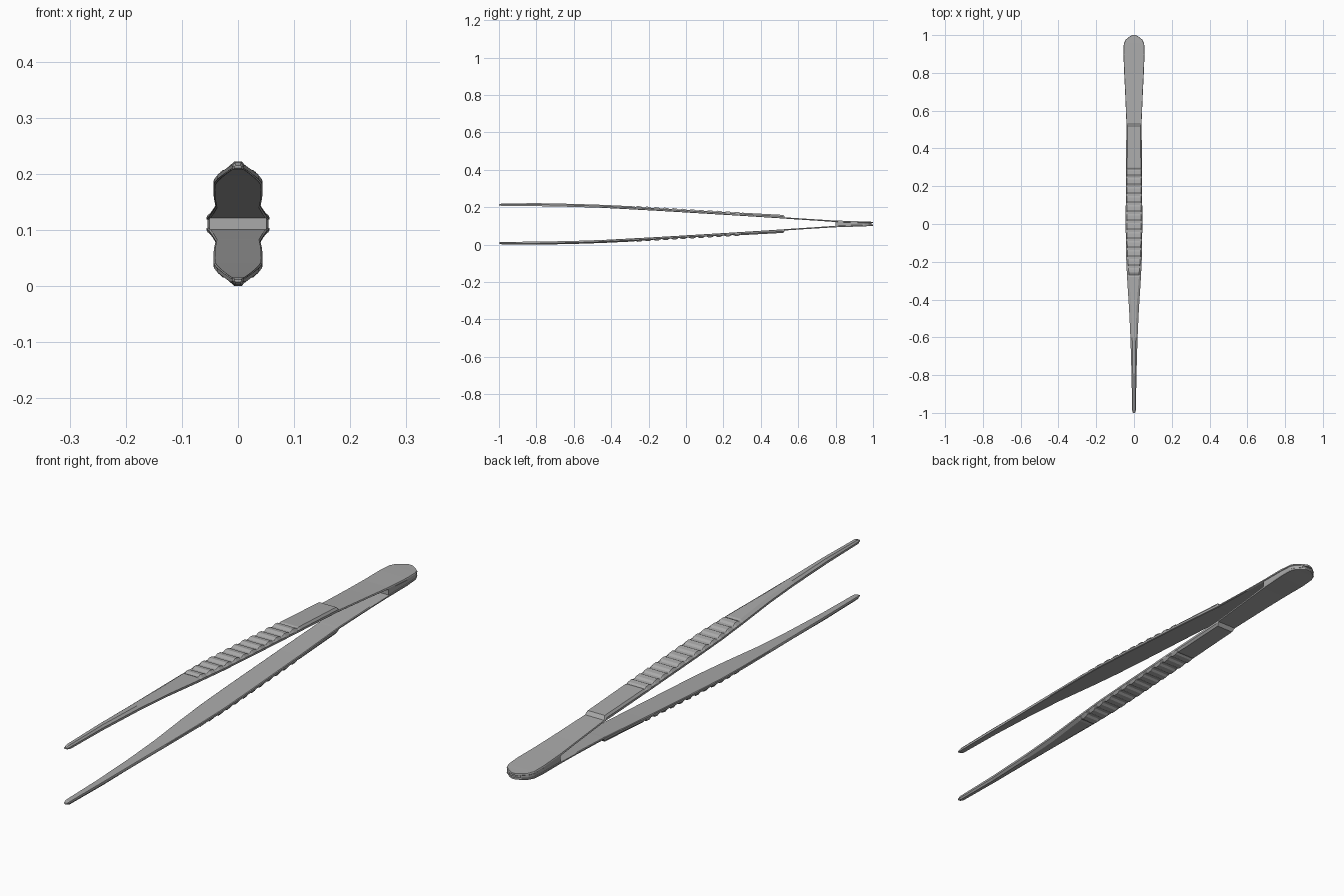
import bpy, bmesh

if "Cube" in bpy.data.objects:
    bpy.data.objects.remove(bpy.data.objects["Cube"])

MID = 0.111

# Dark steel
steel = bpy.data.materials.new("steel")
steel.diffuse_color = (0.4, 0.4, 0.4, 1)
steel.use_nodes = True
steel.node_tree.nodes["Principled BSDF"].inputs["Base Color"].default_value = steel.diffuse_color

# y, half width, inner height, outer height, flat fraction of outer face
KEYS = [
    (-1.00, 0.006, 0.099, 0.104, 0.6),
    (-0.985, 0.010, 0.096, 0.109, 0.55),
    (-0.80, 0.013, 0.095, 0.111, 0.5),
    (-0.60, 0.019, 0.091, 0.107, 0.5),
    (-0.45, 0.026, 0.086, 0.102, 0.5),
    (-0.28, 0.037, 0.077, 0.094, 0.7),
    (-0.15, 0.043, 0.070, 0.086, 0.82),
    (0.00, 0.044, 0.061, 0.077, 0.84),
    (0.30, 0.043, 0.043, 0.060, 0.84),
    (0.52, 0.040, 0.029, 0.048, 0.86),
    (0.53, 0.040, 0.028, 0.035, 0.97),
    (0.70, 0.047, 0.017, 0.024, 0.97),
    (0.80, 0.052, 0.010, 0.018, 0.97),
    (0.90, 0.056, 0.006, 0.015, 0.97),
    (0.955, 0.054, 0.005, 0.013, 0.96),
    (0.975, 0.045, 0.005, 0.012, 0.95),
    (0.99, 0.027, 0.0045, 0.0115, 0.92),
    (1.00, 0.009, 0.0045, 0.011, 0.9),
]


def sample(y):
    for a, b in zip(KEYS, KEYS[1:]):
        if a[0] <= y <= b[0]:
            t = (y - a[0]) / (b[0] - a[0])
            return [p + (q - p) * t for p, q in zip(a, b)]


def loft(name, rings):
    bm = bmesh.new()
    loops = [[bm.verts.new(p) for p in r] for r in rings]
    n = len(loops[0])
    for a, b in zip(loops, loops[1:]):
        for i in range(n):
            j = (i + 1) % n
            bm.faces.new((a[i], a[j], b[j], b[i]))
    bm.faces.new(loops[0])
    bm.faces.new(loops[-1])
    bmesh.ops.recalc_face_normals(bm, faces=bm.faces)
    mesh = bpy.data.meshes.new(name)
    bm.to_mesh(mesh)
    bm.free()
    mesh.materials.append(steel)
    obj = bpy.data.objects.new(name, mesh)
    bpy.context.collection.objects.link(obj)
    return obj


# Stations along an arm: the key sections plus the grip ridges
stations = [(k[0], 0.0) for k in KEYS if not -0.27 < k[0] < 0.29]
COUNT, START, PITCH = 12, -0.27, 0.0475
for i in range(COUNT):
    y = START + i * PITCH
    stations += [(y, -0.003), (y + 0.012, 0.003),
                 (y + 0.03, 0.002), (y + 0.038, -0.003)]
stations.sort()


def arm(name, side):
    rings = []
    for y, ridge in stations:
        _, w, zi, zo, flat = sample(y)
        shoulder = zi + (zo - zi) * 0.55
        zo += ridge
        pts = [(-w * 0.94, zi), (w * 0.94, zi), (w, zi + 0.002), (w, shoulder),
               (w * flat, zo), (-w * flat, zo), (-w, shoulder), (-w, zi + 0.002)]
        rings.append([(x, y, MID + side * z) for x, z in pts])
    return loft(name, rings)


# Two mirrored spring arms
arm("upper_arm", 1)
arm("lower_arm", -1)

# Wedge joining the arms at the rear
rings = []
for y in (0.80, 0.90, 0.955, 0.975, 0.985, 0.992):
    _, w, zi, _, _ = sample(y)
    w *= 0.97
    h = zi + 0.0005
    rings.append([(-w, y, MID - h), (w, y, MID - h),
                  (w, y, MID + h), (-w, y, MID + h)])
loft("joint_wedge", rings)
